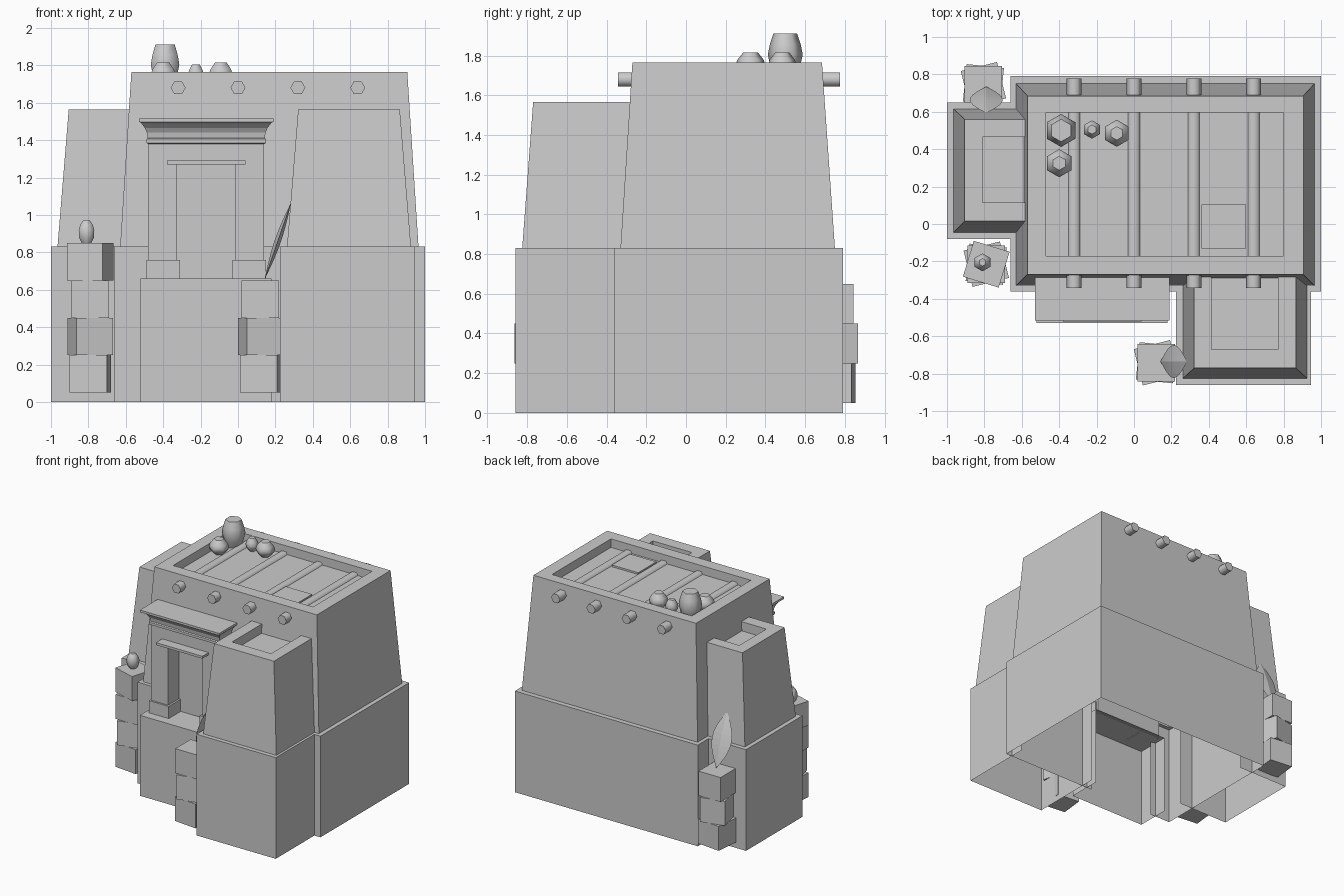
import bpy, bmesh
from math import sin, cos, pi, radians
from mathutils import Vector

if "Cube" in bpy.data.objects:
    bpy.data.objects.remove(bpy.data.objects["Cube"])


def finish(name, bm, loc=(0, 0, 0), rot=(0, 0, 0)):
    me = bpy.data.meshes.new(name)
    bm.to_mesh(me)
    bm.free()
    ob = bpy.data.objects.new(name, me)
    ob.location, ob.rotation_euler = loc, rot
    bpy.context.collection.objects.link(ob)
    return ob


def loft(name, levels, skip=(), hole=None):
    """Stack of rectangles (x0, x1, y0, y1, z), open below, closed on top.
    skip: sides left out (0 front, 1 right, 2 back, 3 left)."""
    bm = bmesh.new()
    rings = [[bm.verts.new(p) for p in
              ((a, c, z), (b, c, z), (b, d, z), (a, d, z))]
             for a, b, c, d, z in levels]
    for lo, hi in zip(rings, rings[1:]):
        for i in range(4):
            if i not in skip:
                j = (i + 1) % 4
                bm.faces.new((lo[i], lo[j], hi[j], hi[i]))
    bm.faces.new(rings[-1])
    if hole:  # cut a doorway out of the front wall
        x0, x1, top = hole
        for co, no in (((x0, 0, 0), (1, 0, 0)), ((x1, 0, 0), (1, 0, 0)),
                       ((0, 0, top), (0, 0, 1))):
            bmesh.ops.bisect_plane(bm, geom=bm.verts[:] + bm.edges[:] + bm.faces[:],
                                   plane_co=co, plane_no=no)
        dead = []
        for f in bm.faces:
            c = f.calc_center_median()
            if x0 < c.x < x1 and c.y < -0.25 and c.z < top:
                dead.append(f)
        bmesh.ops.delete(bm, geom=dead, context='FACES')
    return finish(name, bm)


def box(name, x0, x1, y0, y1, z0, z1):
    bm = bmesh.new()
    bmesh.ops.create_cube(bm, size=1)
    for v in bm.verts:
        v.co = Vector((v.co.x * (x1 - x0), v.co.y * (y1 - y0), v.co.z * (z1 - z0)))
    return finish(name, bm, ((x0 + x1) / 2, (y0 + y1) / 2, (z0 + z1) / 2))


def turned(name, profile, loc, rot=(0, 0, 0), n=6, phase=pi / 6):
    """Low-sided turned shape from (radius, height) pairs."""
    bm = bmesh.new()
    rings = [[bm.verts.new((r * cos(phase + 2 * pi * i / n),
                            r * sin(phase + 2 * pi * i / n), z)) for i in range(n)]
             for r, z in profile]
    for lo, hi in zip(rings, rings[1:]):
        for i in range(n):
            j = (i + 1) % n
            bm.faces.new((lo[i], lo[j], hi[j], hi[i])).smooth = True
    bm.faces.new(rings[0][::-1])
    bm.faces.new(rings[-1])
    return finish(name, bm, loc, rot)


# main building: plinth, battered walls, parapet and sunken roof
ROOF = 1.695
loft("main_building", [
    (-0.66, 1.0, -0.36, 0.79, 0), (-0.66, 1.0, -0.36, 0.79, 0.83),
    (-0.63, 0.965, -0.33, 0.75, 0.83), (-0.57, 0.905, -0.27, 0.685, 1.765),
    (-0.47, 0.80, -0.17, 0.595, 1.765), (-0.47, 0.80, -0.17, 0.595, ROOF)],
    hole=(-0.47, 0.13, 1.28))

# side towers, open where they run into the building
loft("front_tower", [
    (0.225, 0.945, -0.86, -0.24, 0), (0.225, 0.945, -0.86, -0.24, 0.83),
    (0.262, 0.925, -0.825, -0.24, 0.83), (0.322, 0.865, -0.77, -0.24, 1.565),
    (0.415, 0.77, -0.67, -0.24, 1.565), (0.415, 0.77, -0.67, -0.24, 1.49)],
    skip=(2,))
loft("left_tower", [
    (-1.0, -0.54, -0.08, 0.65, 0), (-1.0, -0.54, -0.08, 0.65, 0.83),
    (-0.965, -0.54, -0.045, 0.615, 0.83), (-0.905, -0.54, 0.015, 0.56, 1.565),
    (-0.81, -0.54, 0.115, 0.465, 1.565), (-0.81, -0.54, 0.115, 0.465, 1.49)],
    skip=(1,))

# entrance platform, door and frame
loft("entrance_platform", [(-0.52, 0.18, -0.53, -0.25, 0),
                           (-0.52, 0.18, -0.53, -0.25, 0.66)], skip=(2,))
box("door", -0.33, 0.01, -0.30, -0.27, 0.655, 1.29)
CX = -0.17
for side, s in (("left", -1), ("right", 1)):
    def span(a, b):
        return sorted((CX + s * a, CX + s * b))
    box(side + "_door_jamb", *span(0.155, 0.31), -0.44, -0.27, 0.655, 1.27)
    box(side + "_jamb_base", *span(0.14, 0.32), -0.455, -0.29, 0.655, 0.76)
box("door_lintel", CX - 0.31, CX + 0.31, -0.44, -0.27, 1.27, 1.39)
box("door_bar", CX - 0.21, CX + 0.21, -0.52, -0.42, 1.27, 1.29)

# flared cornice over the door
loft("cornice", [(CX - h, CX + h, y, -0.27, z) for h, y, z in (
    (0.31, -0.44, 1.38), (0.32, -0.455, 1.385), (0.32, -0.455, 1.405),
    (0.313, -0.445, 1.41), (0.317, -0.45, 1.44), (0.328, -0.465, 1.465),
    (0.345, -0.49, 1.488), (0.352, -0.505, 1.495), (0.36, -0.515, 1.497),
    (0.36, -0.515, 1.515))])

# roof beams running right through the walls
for i in range(4):
    turned(f"roof_beam_{i + 1}", [(0.04, -0.56), (0.04, 0.56)],
           (-0.32 + 0.32 * i, 0.217, 1.68), (pi / 2, 0, 0), phase=0)

# roof hatch and jars
box("roof_hatch", 0.36, 0.60, -0.13, 0.105, ROOF - 0.01, ROOF + 0.015)
turned("tall_vase", [(0.058, 0), (0.075, 0.05), (0.088, 0.11), (0.078, 0.16), (0.06, 0.215)],
       (-0.39, 0.50, ROOF))
for i, (x, y, r, h) in enumerate(((-0.40, 0.325, 0.075, 0.12),
                                  (-0.092, 0.485, 0.072, 0.12),
                                  (-0.225, 0.505, 0.049, 0.108))):
    turned(f"roof_jar_{i + 1}", [(r * 0.5, 0), (r * 0.95, h * 0.3), (r, h * 0.5),
                                 (r * 0.88, h * 0.7), (r * 0.5, h)], (x, y, ROOF))

# piles of twisted blocks
TWIST = (-6, 14, 0, -17)
for name, x, y, count in (("left", -0.79, -0.215, 4), ("front", 0.12, -0.742, 3),
                          ("back", -0.805, 0.745, 3)):
    for i in range(count):
        z = 0.05 + 0.2 * i
        ob = box(f"{name}_pile_block_{i + 1}", x - 0.1, x + 0.1, y - 0.1, y + 0.1, z, z + 0.2)
        ob.rotation_euler.z = radians(TWIST[i])
turned("pile_jar", [(0.03, 0), (0.046, 0.03), (0.048, 0.07), (0.037, 0.1), (0.02, 0.12)],
       (-0.81, -0.205, 0.85))


def shield(name, loc, rot):
    """Pointed oval shield with a raised centre ridge."""
    bm = bmesh.new()
    L, W, T, n = 0.435, 0.088, 0.017, 10
    rings = []
    for i in range(1, n):
        t = i / n
        w = sin(pi * t)
        rings.append([bm.verts.new(p) for p in (
            (W * w, 0, L * t), (0, T * w, L * t), (-W * w, 0, L * t), (0, -T * w, L * t))])
    tip0, tip1 = bm.verts.new((0, 0, 0)), bm.verts.new((0, 0, L))
    for lo, hi in zip(rings, rings[1:]):
        for k in range(4):
            m = (k + 1) % 4
            bm.faces.new((lo[k], lo[m], hi[m], hi[k]))
    for k in range(4):
        m = (k + 1) % 4
        bm.faces.new((tip0, rings[0][m], rings[0][k]))
        bm.faces.new((rings[-1][k], rings[-1][m], tip1))
    finish(name, bm, loc, rot)


# shields leaning on the towers
LEAN = radians(19)
shield("back_shield", (-0.79, 0.735, 0.655), (LEAN, 0, 0))
shield("front_shield", (0.142, -0.735, 0.655), (LEAN, 0, pi / 2 + pi))
for o in bpy.data.objects:
    if o.name == "front_shield":
        o.rotation_euler = (LEAN, 0, pi / 2)  # top leans towards +x
